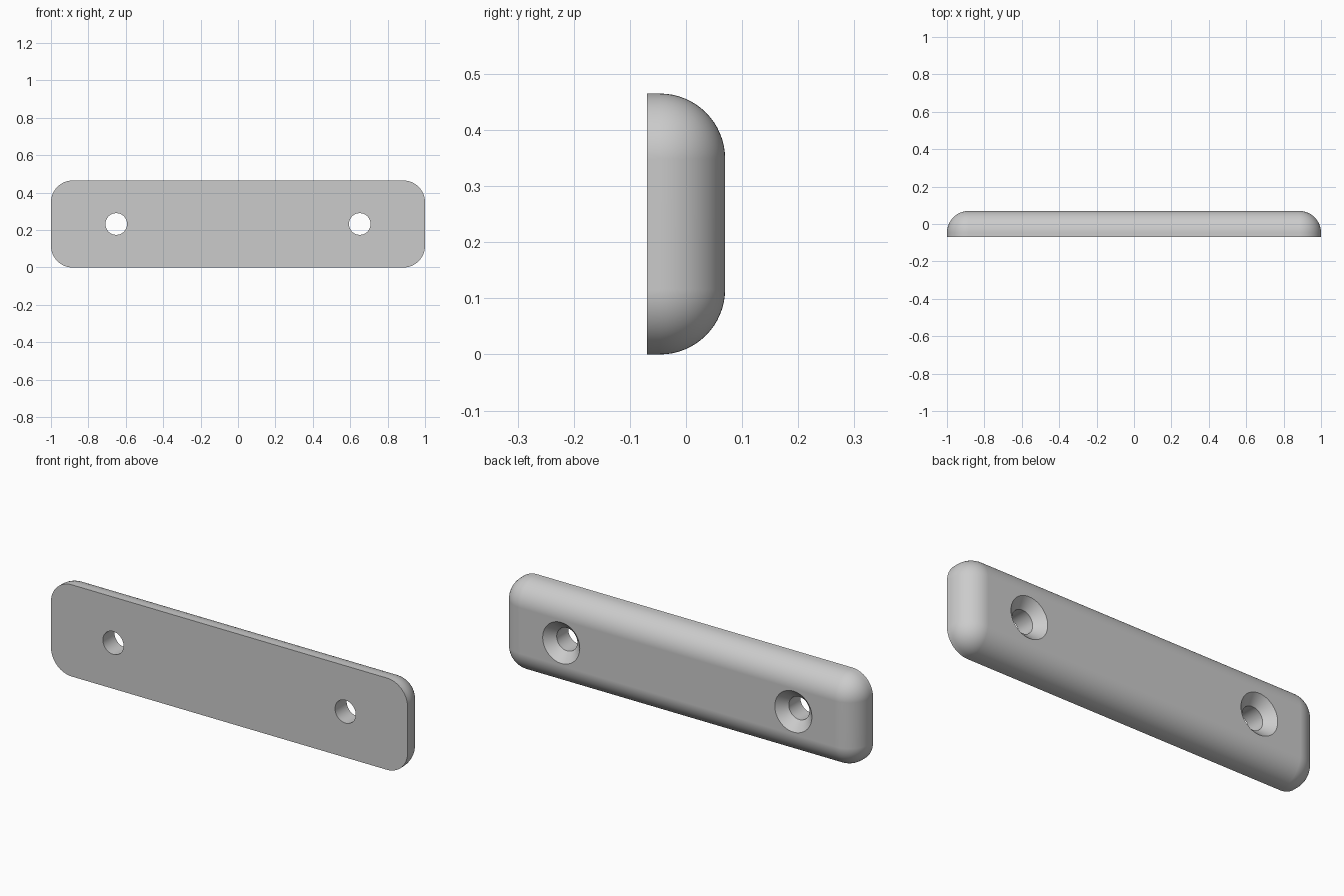
import bpy
import bmesh
from mathutils import Matrix

LENGTH, DEPTH, HEIGHT = 2.0, 0.1395, 0.465
FILLET = 0.1163
HOLE_X, HOLE_R = 0.651, 0.058
SINK_R, SINK_DEPTH = 0.104, 0.0465
BACK = DEPTH / 2

old = bpy.data.objects.get("Cube")
if old:
    bpy.data.objects.remove(old, do_unlink=True)

grey = bpy.data.materials.new("plain_grey")
grey.use_nodes = True
colour = (0.6, 0.6, 0.6, 1)
grey.diffuse_color = colour
grey.node_tree.nodes["Principled BSDF"].inputs["Base Color"].default_value = colour


def make_object(name, bm):
    bmesh.ops.recalc_face_normals(bm, faces=bm.faces)
    mesh = bpy.data.meshes.new(name)
    bm.to_mesh(mesh)
    bm.free()
    mesh.materials.append(grey)
    obj = bpy.data.objects.new(name, mesh)
    bpy.context.collection.objects.link(obj)
    return obj


# Plate: a block rounded on every edge except those of the flat front face
bm = bmesh.new()
bmesh.ops.create_cube(bm, size=1)
bmesh.ops.scale(bm, vec=(LENGTH, DEPTH, HEIGHT), verts=bm.verts)
bmesh.ops.translate(bm, vec=(0, 0, HEIGHT / 2), verts=bm.verts)
round_edges = [e for e in bm.edges if any(v.co.y > 0 for v in e.verts)]
bmesh.ops.bevel(bm, geom=round_edges, offset=FILLET, offset_type='OFFSET',
                segments=16, profile=0.5, affect='EDGES', clamp_overlap=False)
plate = make_object("mounting_plate", bm)


# Countersunk screw holes: a lathed cutter with a straight shank and a flared head
def screw_cutter(name, x):
    bm = bmesh.new()
    profile = [(0, -0.2), (HOLE_R, -0.2), (HOLE_R, BACK - SINK_DEPTH),
               (SINK_R, BACK), (SINK_R, 0.2), (0, 0.2)]
    verts = [bm.verts.new((r, y, 0)) for r, y in profile]
    edges = [bm.edges.new(pair) for pair in zip(verts, verts[1:])]
    bmesh.ops.spin(bm, geom=verts + edges, cent=(0, 0, 0), axis=(0, 1, 0),
                   angle=6.283185307, steps=64)
    bmesh.ops.remove_doubles(bm, verts=bm.verts, dist=0.0001)
    bmesh.ops.transform(bm, matrix=Matrix.Translation((x, 0, HEIGHT / 2)),
                        verts=bm.verts)
    cutter = make_object(name, bm)
    cutter.hide_render = True
    return cutter


bpy.context.view_layer.objects.active = plate
for side, x in (("left", HOLE_X), ("right", -HOLE_X)):
    cutter = screw_cutter(side + "_screw_cutter", x)
    cut = plate.modifiers.new(side + "_screw_hole", 'BOOLEAN')
    cut.operation = 'DIFFERENCE'
    cut.solver = 'EXACT'
    cut.object = cutter
    bpy.ops.object.modifier_apply(modifier=cut.name)
    bpy.data.objects.remove(cutter, do_unlink=True)

# Smooth shading with crisp rims and flat faces
bpy.ops.object.select_all(action='DESELECT')
plate.select_set(True)
bpy.ops.object.shade_smooth_by_angle(angle=0.5)
weighted = plate.modifiers.new("flat_face_normals", 'WEIGHTED_NORMAL')
weighted.keep_sharp = True
